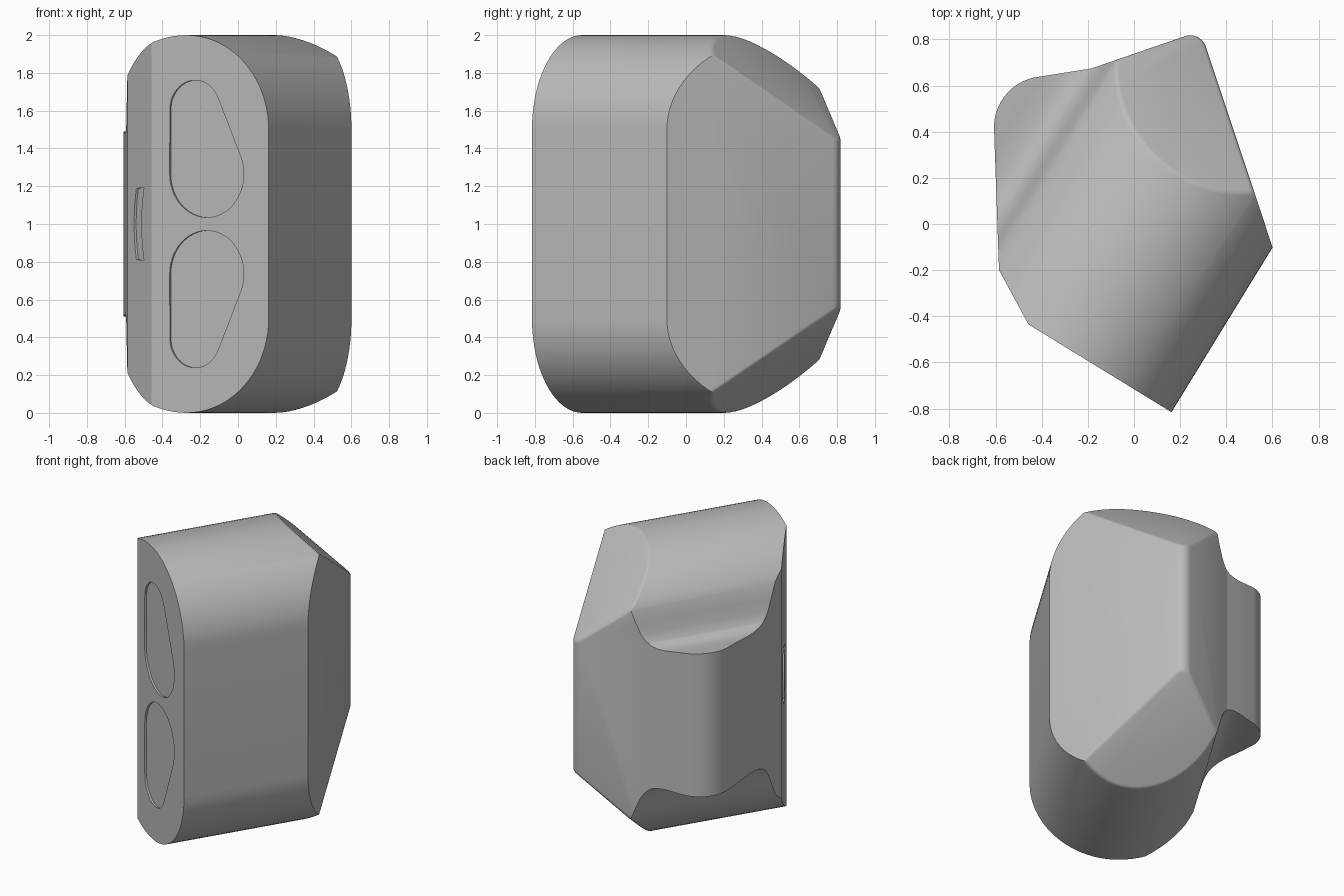
import bpy, bmesh, math
from mathutils import Vector

if "Cube" in bpy.data.objects:
    bpy.data.objects.remove(bpy.data.objects["Cube"], do_unlink=True)

# One grey finish
grey = bpy.data.materials.new("plain_grey")
grey.use_nodes = True
COL = (0.5, 0.5, 0.5, 1)
grey.diffuse_color = COL
grey.node_tree.nodes["Principled BSDF"].inputs["Base Color"].default_value = COL

UP = Vector((0, 0, 1))
AXIS = Vector((0.523, 0.852, 0)).normalized()    # depth direction of the housing
SIDE = AXIS.cross(UP)                            # across the front plate
FRONT = -0.61


def prism(points, origin, across, along, length):
    """Extrude a (across, z) outline from origin along a direction."""
    bm = bmesh.new()
    verts = [bm.verts.new(origin + across * u + UP * z) for u, z in points]
    face = bm.faces.new(verts)
    ext = bmesh.ops.extrude_face_region(bm, geom=[face])
    moved = [g for g in ext["geom"] if isinstance(g, bmesh.types.BMVert)]
    bmesh.ops.translate(bm, verts=moved, vec=along * length)
    bmesh.ops.recalc_face_normals(bm, faces=bm.faces)
    return bm


def cut(bm, normal, dist):
    """Keep the part where normal . p <= dist and cap the opening."""
    n = Vector(normal)
    size = n.length
    n = n / size
    res = bmesh.ops.bisect_plane(bm, geom=bm.verts[:] + bm.edges[:] + bm.faces[:], dist=1e-5,
                                 plane_co=n * (dist / size), plane_no=n, clear_outer=True)
    edges = [g for g in res["geom_cut"] if isinstance(g, bmesh.types.BMEdge)]
    if edges:
        bmesh.ops.holes_fill(bm, edges=[e for e in edges if e.is_boundary], sides=0)
    bmesh.ops.recalc_face_normals(bm, faces=bm.faces)


def round_corner(bm, p1, p2, radius, steps):
    """Round the upright corner between two planes with tangent cuts."""
    (n1, d1), (n2, d2) = [(Vector(n).normalized(), d / Vector(n).length) for n, d in (p1, p2)]
    det = n1.x * n2.y - n1.y * n2.x
    a, b = d1 - radius, d2 - radius
    centre = Vector(((a * n2.y - b * n1.y) / det, (b * n1.x - a * n2.x) / det, 0))
    for i in range(1, steps):
        n = n1.slerp(n2, i / steps)
        cut(bm, n, n.dot(centre) + radius)


def finish(bm, name):
    mesh = bpy.data.meshes.new(name)
    bm.to_mesh(mesh)
    bm.free()
    mesh.materials.append(grey)
    obj = bpy.data.objects.new(name, mesh)
    bpy.context.scene.collection.objects.link(obj)
    return obj


def arc(cx, cz, rx, rz, start, end, n):
    angles = [math.radians(start + (end - start) * i / n) for i in range(n + 1)]
    return [(cx + rx * math.cos(t), cz + rz * math.sin(t)) for t in angles]


def mirrored(half):
    """Complete an upper half outline with its lower reflection."""
    return half + [(u, 2 - z) for u, z in reversed(half)]


left_wall = ((-1, -0.035, 0), 0.592)
right_wall = ((0.949, 0.316, 0), 0.538)
back_wall = ((-0.326, 0.945, 0), 0.697)
lobe_back = ((-0.157, 0.988, 0), 0.695)
cheek = Vector((-0.879, -0.476, 0))
CHEEK_DIST = 0.609

# Housing: rounded profile, trimmed by walls and two sloping back facets
half = arc(0.055, 1.5, 0.51, 0.5, 0, 90, 20) + arc(0.055, 1.5, 0.55, 0.5, 95, 153, 12)
half += [(-0.46, 1.63), (-0.48, 1.56), (-0.495, 1.525), (-0.512, 1.502)]
body_bm = prism(mirrored(half), AXIS * FRONT, SIDE, AXIS, 2)
for plane in (left_wall, right_wall, back_wall, (cheek, CHEEK_DIST)):
    cut(body_bm, *plane)
round_corner(body_bm, right_wall, back_wall, 0.07, 5)
cut(body_bm, AXIS + UP, 2.285)
cut(body_bm, AXIS - UP, 0.285)

# Soften the edges around the sloping facets
slopes = [f for f in body_bm.faces if f.normal.dot(AXIS) > 0.69 and 0.69 < abs(f.normal.z) < 0.72]
soft = {e for f in slopes for e in f.edges if e.calc_face_angle(0) > 0.3}
bmesh.ops.bevel(body_bm, geom=list(soft), offset=0.015, segments=3, profile=0.5,
                affect='EDGES', clamp_overlap=True)
body = finish(body_bm, "housing")

# Side lobe with a filleted root
root = [(-0.512, 1.502), (-0.53, 1.488), (-0.56, 1.478), (-0.6, 1.475), (-0.68, 1.485), (-0.9, 1.5)]
lobe_bm = prism(mirrored(root), AXIS * FRONT, SIDE, AXIS, 2)
cut(lobe_bm, *left_wall)
cut(lobe_bm, *lobe_back)
round_corner(lobe_bm, left_wall, lobe_back, 0.22, 12)
lobe = finish(lobe_bm, "side_lobe")


def recess(name, points, origin, across, along, depth):
    """Sink a shallow pocket into the housing."""
    cutter = finish(prism(points, origin - along * 0.05, across, along, 0.05 + depth), name)
    cutter.hide_render = True
    cutter.hide_set(True)
    mod = body.modifiers.new(name, 'BOOLEAN')
    mod.operation = 'DIFFERENCE'
    mod.solver = 'EXACT'
    mod.object = cutter
    return cutter


# Two teardrop windows on the front plate and a slot on the cheek
drop = arc(0.18, 1.265, 0.23, 0.23, 180, 384, 30) + arc(0.107, 1.605, 0.156, 0.156, 24, 180, 24)
slot = arc(0.7, 1, 0.73, 0.73, 165, 195, 10) + arc(0.7, 1, 0.65, 0.65, 197, 163, 10)
cheek_across = Vector((0.476, -0.879, 0))
cutters = [
    recess("upper_window_cutter", drop, AXIS * FRONT, SIDE, AXIS, 0.012),
    recess("lower_window_cutter", [(u, 2 - z) for u, z in drop], AXIS * FRONT, SIDE, AXIS, 0.012),
    recess("slot_cutter", slot, cheek * CHEEK_DIST, cheek_across, -cheek, 0.012),
]

# Bake the pockets, drop the cutters
bpy.context.view_layer.update()
baked = bpy.data.meshes.new_from_object(body.evaluated_get(bpy.context.evaluated_depsgraph_get()))
body.modifiers.clear()
body.data = baked
for c in cutters:
    bpy.data.objects.remove(c, do_unlink=True)

# Smooth curves, crisp edges
bpy.ops.object.select_all(action='DESELECT')
for obj in (body, lobe):
    obj.select_set(True)
bpy.context.view_layer.objects.active = body
bpy.ops.object.shade_smooth_by_angle(angle=math.radians(25))
